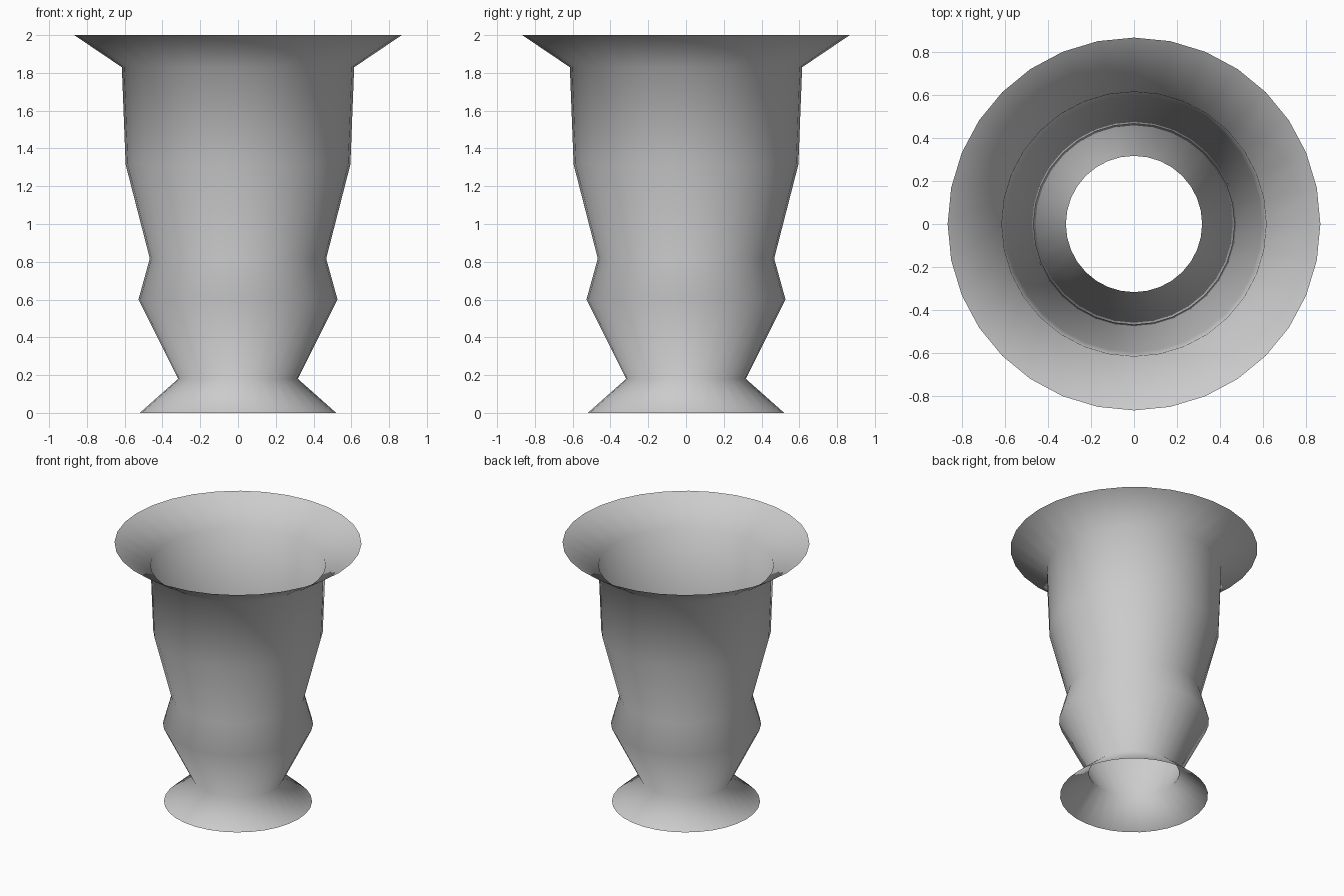
import bpy, bmesh
from math import cos, sin, tau

if "Cube" in bpy.data.objects:
    bpy.data.objects.remove(bpy.data.objects["Cube"])

SIDES = 32

# Profile (radius, height): foot, neck, belly, waist, shoulder, collar, flared lip
PROFILE = [(0.52, 0.0), (0.317, 0.18), (0.527, 0.6), (0.467, 0.817),
           (0.595, 1.315), (0.615, 1.83), (0.867, 2.0)]


def lathe(name, profile, sides):
    """Revolve an open profile around z into a thin, smooth shell."""
    bm = bmesh.new()
    rings = [[bm.verts.new((r * cos(tau * i / sides), r * sin(tau * i / sides), z))
              for i in range(sides)] for r, z in profile]
    for low, high in zip(rings, rings[1:]):
        for i in range(sides):
            j = (i + 1) % sides
            bm.faces.new((low[i], low[j], high[j], high[i])).smooth = True
    mesh = bpy.data.meshes.new(name)
    bm.to_mesh(mesh)
    bm.free()
    obj = bpy.data.objects.new(name, mesh)
    bpy.context.collection.objects.link(obj)
    return obj


# Vase shell, open at the top and the bottom
lathe("vase", PROFILE, SIDES)
